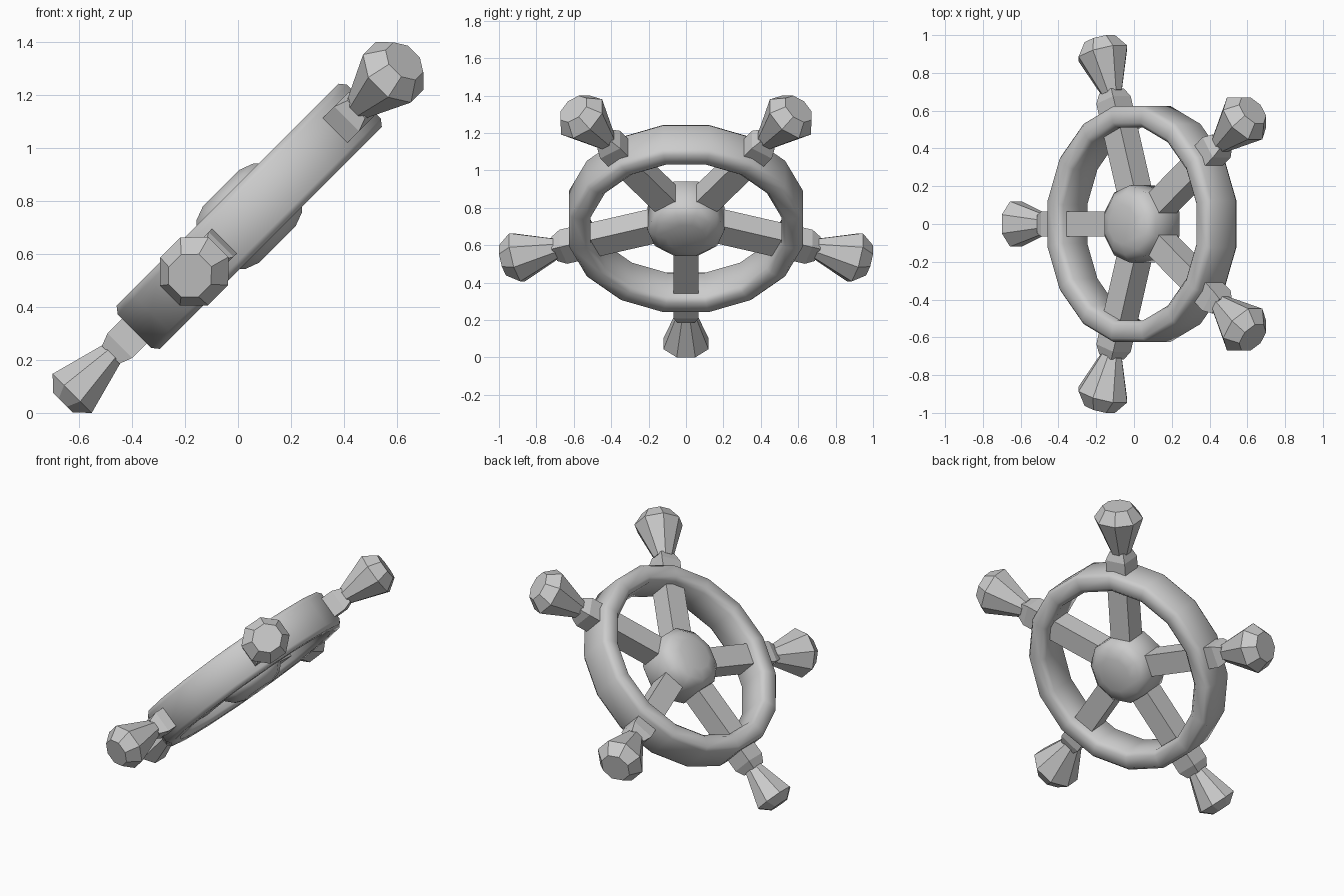
import bpy, bmesh, math
from mathutils import Matrix, Vector

if "Cube" in bpy.data.objects:
    bpy.data.objects.remove(bpy.data.objects["Cube"])

# Wheel frame: local x = up the slope, local y = across, local z = wheel axis
FRAME = Matrix.Translation((0.036, 0, 0.744)) @ Matrix.Rotation(math.radians(-45), 4, 'Y')
SQUASH = Matrix.Diagonal((0.98, 1, 1, 1))


def loft(name, rings, sides, local=SQUASH, closed=False, smooth=None, depth=1.0):
    """Polygon rings (apothem, height) stacked along local z, faces centred on the axes."""
    bm = bmesh.new()
    k = 1 / math.cos(math.pi / sides)
    loops = []
    for r, h in rings:
        loop = []
        for i in range(sides):
            a = 2 * math.pi * (i + 0.5) / sides
            loop.append(bm.verts.new((r * k * math.cos(a) * depth, r * k * math.sin(a), h)))
        loops.append(loop)
    pairs = list(zip(loops, loops[1:]))
    if closed:
        pairs.append((loops[-1], loops[0]))
    else:
        bm.faces.new(loops[0])
        bm.faces.new(loops[-1])
    for a, b in pairs:
        for i in range(sides):
            j = (i + 1) % sides
            bm.faces.new((a[i], a[j], b[j], b[i]))
    bm.transform(FRAME @ local)
    bmesh.ops.recalc_face_normals(bm, faces=bm.faces)
    me = bpy.data.meshes.new(name)
    bm.to_mesh(me)
    bm.free()
    ob = bpy.data.objects.new(name, me)
    bpy.context.collection.objects.link(ob)
    if smooth:
        bpy.ops.object.select_all(action='DESELECT')
        ob.select_set(True)
        bpy.context.view_layer.objects.active = ob
        bpy.ops.object.shade_smooth_by_angle(angle=math.radians(smooth))
    return ob


# Chamfered 16-sided rim
half = [(0.625, 0.09), (0.605, 0.115), (0.535, 0.115), (0.51, 0.09)]
loft("wheel_rim", half + [(r, -h) for r, h in reversed(half)], 16, closed=True, smooth=60)

# Ten-sided domed hub
dome = [(0.10, 0.15), (0.155, 0.13), (0.195, 0.09)]
loft("hub", dome + [(r, -h) for r, h in reversed(dome)], 10, smooth=50)

# Five square spokes, each with a faceted handle; local z points outward
LOWER = [(0.055, 0.735), (0.12, 0.945), (0.06, 0.995)]
OTHER = [(0.055, 0.73), (0.136, 0.95), (0.085, 1.024)]
for i in range(5):
    spin = Matrix.Rotation(math.radians(180 + 72 * i), 4, 'Z')
    out = spin @ Matrix.Rotation(math.radians(90), 4, 'Y')
    loft(f"spoke_{i + 1}", [(0.066, 0.17), (0.066, 0.69), (0.047, 0.74)], 4, out)
    rings, depth = (LOWER, 0.87) if i == 0 else (OTHER, 0.94)
    loft(f"handle_{i + 1}", rings, 8, out, depth=depth)

# Rest the wheel on the ground and centre it
pts = [v.co for o in bpy.data.objects for v in o.data.vertices]
xs = [p.x for p in pts]
shift = Vector((-(min(xs) + max(xs)) / 2, 0, -min(p.z for p in pts)))
for o in bpy.data.objects:
    o.data.transform(Matrix.Translation(shift))
